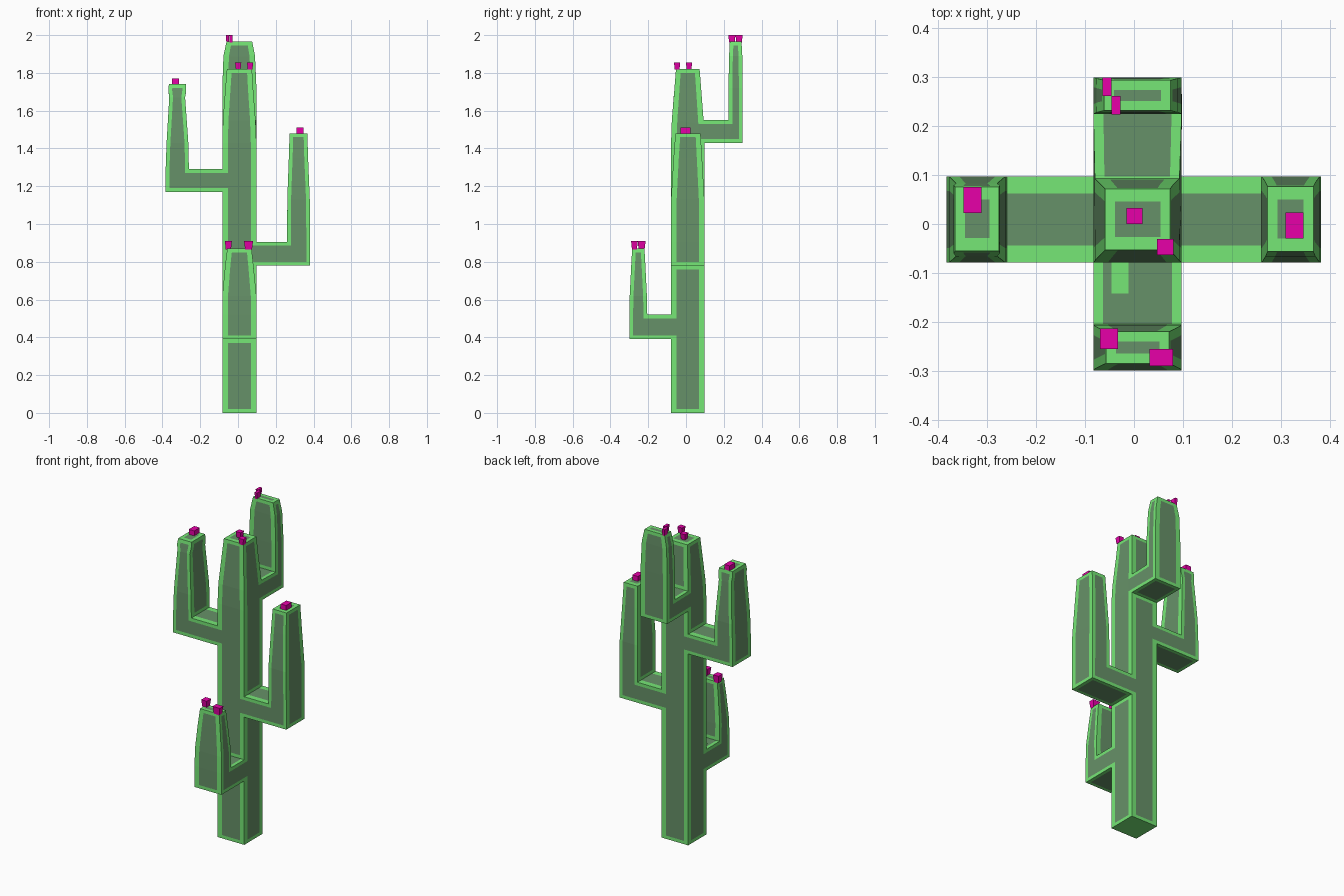
import bpy, bmesh
from mathutils import Vector

if "Cube" in bpy.data.objects:
    bpy.data.objects.remove(bpy.data.objects["Cube"])


def material(name, rgb):
    m = bpy.data.materials.new(name)
    m.diffuse_color = (*rgb, 1)
    m.use_nodes = True
    m.node_tree.nodes["Principled BSDF"].inputs["Base Color"].default_value = m.diffuse_color
    return m


LIGHT = material("light_green_edge", (0.18, 0.80, 0.18))
DARK = material("dark_green_panel", (0.134, 0.285, 0.139))
PINK = material("magenta_flower", (0.81, 0.0, 0.40))

X0, X1, Y0, Y1 = -0.083, 0.0975, -0.079, 0.0975
CX, CY = (X0 + X1) / 2, (Y0 + Y1) / 2
bm = bmesh.new()


def place(verts, lo, hi):
    """Fit a box or flat quad of vertices between two corners."""
    c = sum((v.co for v in verts), Vector()) / len(verts)
    for v in verts:
        v.co = [hi[i] if v.co[i] > c[i] else lo[i] for i in range(3)]


def grow(face, lo, hi):
    """Extrude a quad and fit its new end between two corners."""
    new = bmesh.ops.extrude_discrete_faces(bm, faces=[face])["faces"][0]
    place(list(new.verts), lo, hi)
    return new


def nearest(point):
    p = Vector(point)
    return min(bm.faces, key=lambda f: (f.calc_center_median() - p).length)


def tower(face, levels):
    for z, x0, x1, y0, y1 in levels:
        face = grow(face, (x0, y0, z), (x1, y1, z))


# trunk: rings at each arm joint, then a tapered head
cube = bmesh.ops.create_cube(bm, size=1)["verts"]
place(cube, (X0, Y0, 0), (X1, Y1, 0.39))
tower(nearest((CX, CY, 0.39)),
      [(z, X0, X1, Y0, Y1) for z in (0.52, 0.78, 0.905, 1.17, 1.29, 1.43)] +
      [(1.55, -0.08, 0.093, -0.075, 0.093), (1.72, -0.067, 0.08, -0.061, 0.08),
       (1.82, -0.059, 0.074, -0.053, 0.072)])

# arms: axis, root, inner wall, outer wall, bottom, top, upright levels
ARMS = [
    (0, X0, -0.26, -0.383, 1.17, 1.29,
     [(1.43, -0.378, -0.263, Y0, Y1), (1.67, -0.364, -0.280, -0.066, 0.083),
      (1.71, -0.369, -0.274, -0.060, 0.079), (1.74, -0.366, -0.276, -0.055, 0.076)]),
    (0, X1, 0.26, 0.382, 0.78, 0.905,
     [(1.13, 0.261, 0.380, Y0, Y1), (1.35, 0.269, 0.371, -0.066, 0.085),
      (1.48, 0.273, 0.367, -0.056, 0.077)]),
    (1, Y0, -0.205, -0.30, 0.39, 0.52,
     [(0.62, X0, X1, -0.298, -0.207), (0.78, -0.068, 0.082, -0.29, -0.215),
      (0.87, -0.057, 0.072, -0.285, -0.22)]),
    (1, Y1, 0.225, 0.30, 1.43, 1.55,
     [(1.72, X0, X1, 0.225, 0.30), (1.89, -0.077, 0.09, 0.228, 0.298),
      (1.965, -0.061, 0.075, 0.232, 0.294)]),
]
for axis, root, inner, outer, zb, zt, levels in ARMS:
    zm = (zb + zt) / 2
    face = nearest((root, CY, zm) if axis == 0 else (CX, root, zm))
    for reach in (inner, outer):
        if axis == 0:
            face = grow(face, (reach, Y0, zb), (reach, Y1, zt))
        else:
            face = grow(face, (X0, reach, zb), (X1, reach, zt))
    mid = (inner + outer) / 2
    tower(nearest((mid, CY, zt) if axis == 0 else (CX, mid, zt)), levels)

# dark panels: inset every connected side that faces the same way
bmesh.ops.recalc_face_normals(bm, faces=bm.faces[:])


def facing(f):
    n = f.normal
    i = max(range(3), key=lambda k: abs(n[k]))
    return i, n[i] > 0


sides = {f: facing(f) for f in bm.faces}
groups, seen = [], set()
for start in list(sides):
    if start in seen:
        continue
    seen.add(start)
    group = [start]
    for f in group:
        for e in f.edges:
            for g in e.link_faces:
                if g not in seen and sides[g] == sides[start]:
                    seen.add(g)
                    group.append(g)
    groups.append((sides[start], group))

for (axis, positive), group in groups:
    c = group[0].calc_center_median()
    if axis == 2 and not positive and c.z < 0.01:
        continue  # plain underside of the trunk
    arm_top = None
    if axis == 2 and positive:
        for a in ARMS:
            if abs(c.z - a[5]) < 0.001 and abs(c[a[0]] - (a[1] + a[2]) / 2) < 0.02:
                arm_top = a
    thick = 0.035 if arm_top and arm_top[0] == 0 else 0.02
    bmesh.ops.inset_region(bm, faces=group, thickness=thick,
                           use_even_offset=True, use_boundary=True)
    verts = {v for f in group for v in f.verts}
    for f in group:
        f.material_index = 1
    if arm_top:  # panel runs the full length of the arm
        a, p, q = arm_top[:3]
        for v in verts:
            v.co[a] = p if abs(v.co[a] - p) < abs(v.co[a] - q) else q
    elif axis < 2:  # wider edge strips along the trunk
        k, mid = 1 - axis, (CY if axis == 0 else CX)
        for v in verts:
            if abs(v.co[k] - mid) < 0.095:
                v.co[k] = mid + (v.co[k] - mid) * 0.86
    elif positive and abs(c.y) < 0.1:  # wider front and back rims on the tops
        for v in verts:
            v.co.y = c.y + (v.co.y - c.y) * 0.86
flat = [f for f in bm.faces if f.calc_area() < 1e-8]
bmesh.ops.delete(bm, geom=flat, context="FACES_ONLY")


def finish(name, mesh_data, mats):
    mesh = bpy.data.meshes.new(name)
    mesh_data.to_mesh(mesh)
    mesh_data.free()
    for m in mats:
        mesh.materials.append(m)
    bpy.context.collection.objects.link(bpy.data.objects.new(name, mesh))


finish("cactus_body", bm, [LIGHT, DARK])


def block(name, mat, lo, hi, taper=1.0):
    b = bmesh.new()
    place(bmesh.ops.create_cube(b, size=1)["verts"], lo, hi)
    mx, my = (lo[0] + hi[0]) / 2, (lo[1] + hi[1]) / 2
    for v in b.verts:
        if v.co.z < (lo[2] + hi[2]) / 2:
            v.co.x = mx + (v.co.x - mx) * taper
            v.co.y = my + (v.co.y - my) * taper
    finish(name, b, [mat])


# light patch on the front arm
block("front_arm_patch", LIGHT, (-0.046, -0.142, 0.515), (-0.011, -0.079, 0.522))

# flowers: x, y, width, depth, base, top, base taper
FLOWERS = [
    (-0.055, 0.281, 0.018, 0.038, 1.96, 2.0, 0.75),
    (-0.037, 0.243, 0.018, 0.038, 1.96, 2.0, 0.75),
    (-0.33, 0.049, 0.037, 0.053, 1.737, 1.77, 1.0),
    (0.328, -0.003, 0.037, 0.053, 1.477, 1.51, 1.0),
    (0.001, 0.016, 0.033, 0.033, 1.817, 1.855, 0.75),
    (0.064, -0.047, 0.033, 0.033, 1.817, 1.855, 0.75),
    (-0.051, -0.235, 0.037, 0.042, 0.865, 0.91, 0.75),
    (0.056, -0.273, 0.048, 0.035, 0.865, 0.91, 0.75),
]
for x, y, w, d, z0, z1, t in FLOWERS:
    block("flower", PINK, (x - w / 2, y - d / 2, z0), (x + w / 2, y + d / 2, z1), t)
